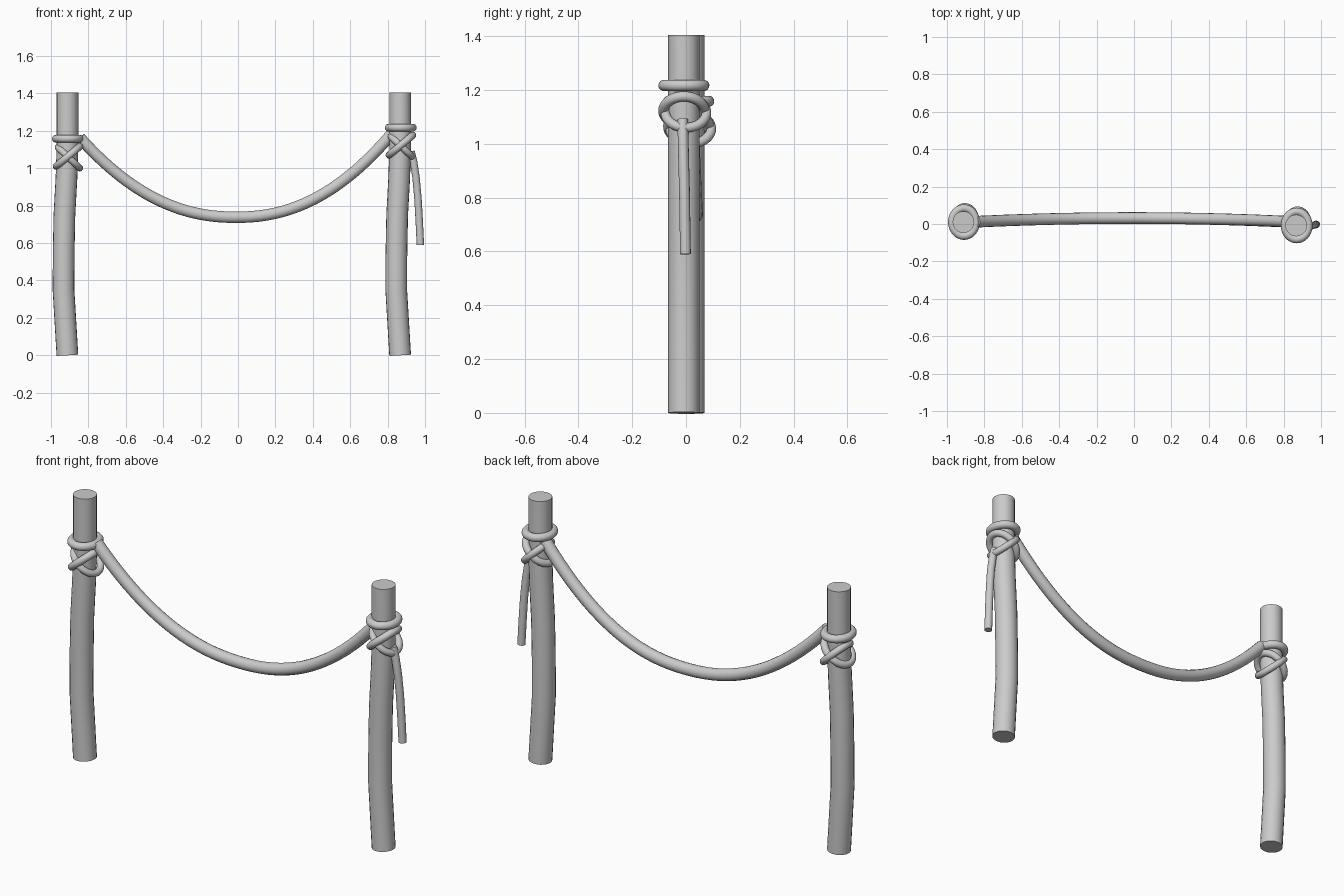
import bpy
import math

cube = bpy.data.objects.get("Cube")
if cube:
    bpy.data.objects.remove(cube, do_unlink=True)

grey = bpy.data.materials.new("plain_grey")
grey.use_nodes = True
grey.diffuse_color = (0.6, 0.6, 0.6, 1)
grey.node_tree.nodes["Principled BSDF"].inputs["Base Color"].default_value = (0.6, 0.6, 0.6, 1)


def tube(name, points, radius, closed=False, sides=5):
    """Sweep a round section along a path and turn it into a smooth mesh."""
    curve = bpy.data.curves.new(name, "CURVE")
    curve.dimensions = "3D"
    curve.bevel_depth = radius
    curve.bevel_resolution = sides
    curve.use_fill_caps = not closed
    spline = curve.splines.new("POLY")
    spline.points.add(len(points) - 1)
    for point, co in zip(spline.points, points):
        point.co = (*co, 1)
    spline.use_cyclic_u = closed
    obj = bpy.data.objects.new(name, curve)
    bpy.context.collection.objects.link(obj)
    bpy.ops.object.select_all(action="DESELECT")
    obj.select_set(True)
    bpy.context.view_layer.objects.active = obj
    bpy.ops.object.convert(target="MESH")
    obj.data.materials.clear()
    obj.data.materials.append(grey)
    bpy.ops.object.shade_smooth_by_angle(angle=math.radians(40))
    return obj


def ring(name, x, y, z, rx, ry, tilt, radius):
    """Rope loop around a post, tilted sideways by a height offset."""
    angles = [math.tau * i / 40 for i in range(40)]
    tube(name, [(x + rx * math.cos(a), y + ry * math.sin(a), z + tilt * math.cos(a))
                for a in angles], radius, closed=True)


# Slightly bowed posts, each with one level loop and two crossed loops
bow = [(0, 0), (0.35, -0.021), (0.55, -0.02), (0.75, -0.016),
       (0.95, -0.005), (1.1, 0), (1.405, 0)]
for side, x, y, knot in (("right", -0.912, 0.01, 1.158), ("left", 0.867, -0.008, 1.217)):
    tube(side + "_post", [(x + dx, y, z) for z, dx in bow], 0.058, sides=8)
    ring(side + "_top_loop", x + 0.003, y, knot, 0.064, 0.074, 0, 0.021)
    ring(side + "_rising_loop", x + 0.004, y, knot - 0.094, 0.063, 0.076, 0.053, 0.019)
    ring(side + "_falling_loop", x + 0.008, y + 0.008, knot - 0.102, 0.058, 0.076, -0.055, 0.018)

# Sagging rope between the posts
rope = []
for i in range(41):
    t = -1 + i / 20
    rise = 0.425 if t < 0 else 0.45
    rope.append((-0.01 + 0.835 * t, 0.032 - 0.02 * t * t, 0.738 + rise * abs(t) ** 2.2))
tube("sagging_rope", rope, 0.031)

# Loose end hanging from the left knot
tail = [(0.925, -0.012, 1.09), (0.938, -0.011, 1.04), (0.952, -0.009, 0.95),
        (0.962, -0.006, 0.84), (0.969, -0.004, 0.72), (0.975, -0.002, 0.59)]
tube("loose_rope_end", tail, 0.02)
